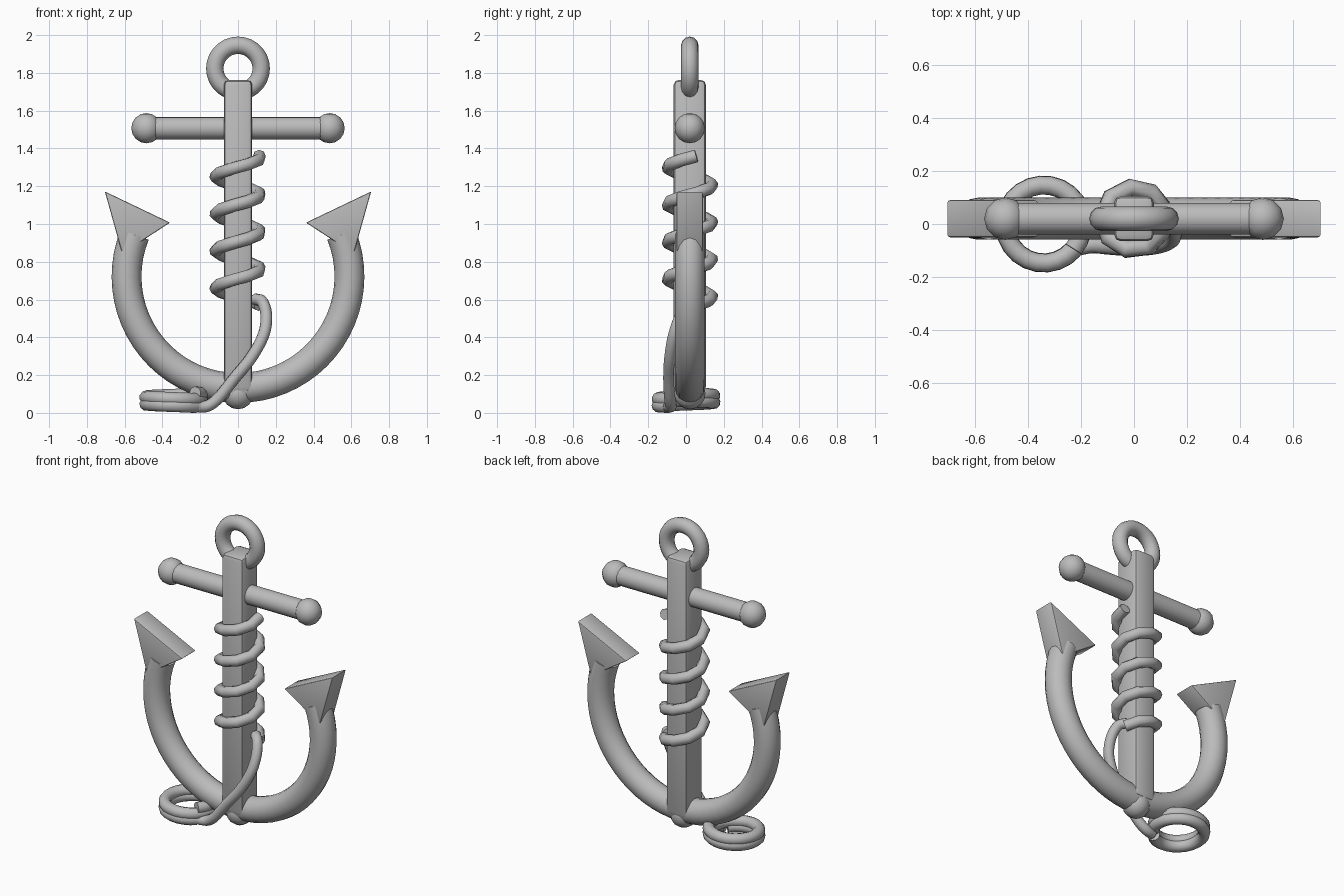
import bpy, bmesh
from math import sin, cos, pi, radians
from mathutils import Vector

cube = bpy.data.objects.get("Cube")
if cube:
    bpy.data.objects.remove(cube, do_unlink=True)

MID = 0.02  # depth centre of the iron parts

metal = bpy.data.materials.new("grey metal")
metal.use_nodes = True
GREY = (0.5, 0.5, 0.5, 1)
metal.diffuse_color = GREY
metal.node_tree.nodes["Principled BSDF"].inputs["Base Color"].default_value = GREY


def finish(obj, name, angle=50, bevel=0):
    """Name, colour, bevel and shade one part."""
    bpy.ops.object.select_all(action='DESELECT')
    obj.select_set(True)
    bpy.context.view_layer.objects.active = obj
    if bevel:
        mod = obj.modifiers.new("bevel", 'BEVEL')
        mod.width, mod.segments = bevel, 2
    if bevel or obj.type == 'CURVE':
        bpy.ops.object.convert(target='MESH')
        obj = bpy.context.view_layer.objects.active
    obj.name = name
    obj.data.materials.clear()
    obj.data.materials.append(metal)
    bpy.ops.object.shade_smooth_by_angle(angle=radians(angle))
    return obj


def tube(name, points, radius, resolution=3, angle=60):
    """Capped round tube through a list of points."""
    curve = bpy.data.curves.new(name, 'CURVE')
    curve.dimensions = '3D'
    curve.bevel_depth, curve.bevel_resolution = radius, resolution
    curve.use_fill_caps = True
    spline = curve.splines.new('POLY')
    spline.points.add(len(points) - 1)
    for p, co in zip(spline.points, points):
        p.co = (*co, 1)
    obj = bpy.data.objects.new(name, curve)
    bpy.context.collection.objects.link(obj)
    return finish(obj, name, angle)


def smooth_path(pts, steps=5):
    """Catmull-Rom points through a few guide points."""
    pts = [Vector(p) for p in pts]
    ext = [pts[0] * 2 - pts[1]] + pts + [pts[-1] * 2 - pts[-2]]
    out = []
    for a, b, c, d in zip(ext, ext[1:], ext[2:], ext[3:]):
        for i in range(steps):
            t = i / steps
            out.append(0.5 * (2 * b + (c - a) * t + (2 * a - 5 * b + 4 * c - d) * t * t
                              + (3 * b - a - 3 * c + d) * t ** 3))
    return out + [pts[-1]]


def ball(name, loc, radius):
    bpy.ops.mesh.primitive_uv_sphere_add(segments=12, ring_count=8, radius=radius, location=loc)
    return finish(bpy.context.object, name, 60)


# Shank
bpy.ops.mesh.primitive_cube_add(size=1, location=(0, MID, 0.945))
shank = bpy.context.object
shank.scale = (0.15, 0.17, 1.65)
bpy.ops.object.transform_apply(location=False, rotation=False, scale=True)
finish(shank, "shank", 40, 0.025)

# Top ring
bpy.ops.mesh.primitive_torus_add(major_segments=28, minor_segments=12, major_radius=0.123,
                                 minor_radius=0.046, location=(0, MID, 1.831),
                                 rotation=(pi / 2, 0, 0))
finish(bpy.context.object, "top_ring", 60)

# Stock bar and crown
tube("stock", [(-0.48, MID, 1.515), (0.48, MID, 1.515)], 0.06, 6)
ball("crown", (0, MID, 0.11), 0.083)


def fluke(name, side):
    """Triangular wedge at an arm tip."""
    outline = [(0.705, 1.18), (0.36, 1.015), (0.613, 0.85)]
    bm = bmesh.new()
    face = bm.faces.new([bm.verts.new((side * x, MID - 0.07, z)) for x, z in outline])
    ext = bmesh.ops.extrude_face_region(bm, geom=[face])
    verts = [v for v in ext["geom"] if isinstance(v, bmesh.types.BMVert)]
    bmesh.ops.translate(bm, vec=(0, 0.14, 0), verts=verts)
    bmesh.ops.recalc_face_normals(bm, faces=bm.faces)
    mesh = bpy.data.meshes.new(name)
    bm.to_mesh(mesh)
    bm.free()
    obj = bpy.data.objects.new(name, mesh)
    bpy.context.collection.objects.link(obj)
    finish(obj, name, 40, 0.008)


# Mirrored stock knobs, arms and flukes
for side, word in ((1, "left"), (-1, "right")):
    ball(word + "_stock_knob", (side * 0.485, MID, 1.515), 0.08)
    arc = [radians(-90 + 112 * i / 20) for i in range(21)]
    tube(word + "_arm", [(side * 0.59 * cos(a), MID, 0.73 + 0.59 * sin(a)) for a in arc], 0.079, 6)
    fluke(word + "_fluke", side)

# Rope wound down the shank
TURN = 9
wound = []
for i in range(4 * TURN + 1):
    a = 0.3 - 2 * pi * i / TURN
    wound.append((0.118 * cos(a), MID + 0.118 * sin(a), 1.368 - 0.197 * i / TURN))
tube("wound_rope", wound, 0.034, 2)

# Loose rope falling from the winding across the crown to the floor
tail = [(0.09, 0.05, 0.61), (0.13, 0.01, 0.595), (0.15, -0.03, 0.52), (0.135, -0.065, 0.42),
        (0.07, -0.085, 0.3), (-0.02, -0.09, 0.19), (-0.1, -0.085, 0.09), (-0.16, -0.08, 0.045),
        (-0.215, -0.09, 0.04)]
tube("loose_rope", smooth_path(tail), 0.031, 3)

# Rope coiled on the floor
coil = []
for i in range(49):
    a = -0.7 - 4 * pi * i / 48
    coil.append((-0.34 + 0.147 * cos(a), 0.147 * sin(a), 0.042 + 0.07 * i / 48))
tube("coiled_rope", coil, 0.036, 3)

# Stand the lowest point on the floor
bpy.context.view_layer.update()
parts = [o for o in bpy.context.scene.objects if o.type == 'MESH' and metal.name in o.data.materials]
low = min((o.matrix_world @ v.co).z for o in parts for v in o.data.vertices)
for o in parts:
    o.location.z -= low
